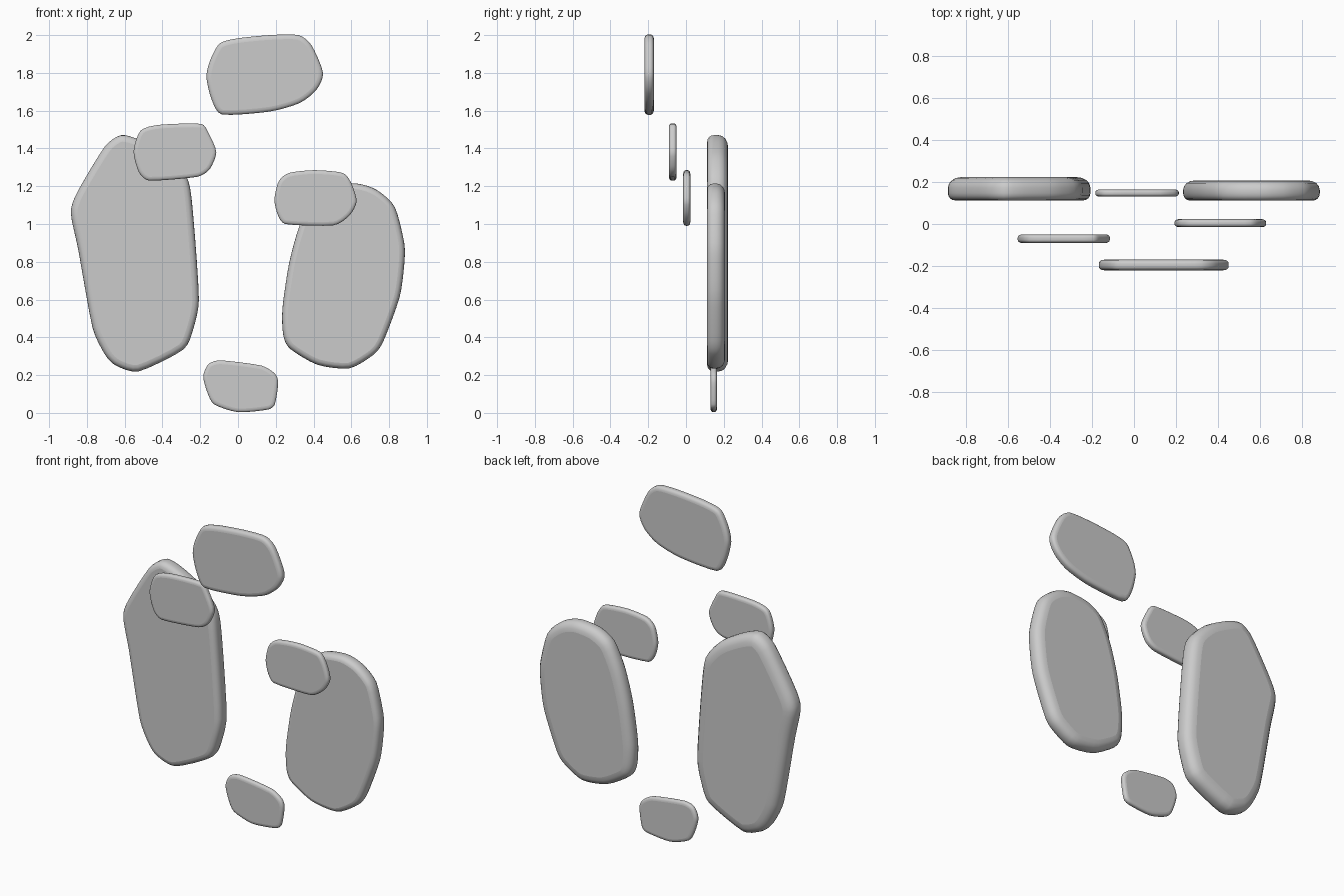
import bpy, math
from mathutils import Vector


def smooth_loop(pts, n=4):
    """Closed rounded outline through the given points."""
    out = []
    k = len(pts)
    for i in range(k):
        a, b, c, d = (Vector(pts[(i + j) % k]) for j in (-1, 0, 1, 2))
        m1, m2 = (c - a) * 0.38, (d - b) * 0.38
        lim = (c - b).length
        m1 = m1.normalized() * min(m1.length, lim)
        m2 = m2.normalized() * min(m2.length, lim)
        for s in range(n):
            t = s / n
            out.append(b * (2*t**3 - 3*t*t + 1) + m1 * (t**3 - 2*t*t + t)
                       + c * (3*t*t - 2*t**3) + m2 * (t**3 - t*t))
    return out


def slab(name, y0, y1, front, back, pts):
    """Flat stone: clockwise x/z outline, thickness in y, rounded rims (inset, depth)."""
    loop = smooth_loop(pts)
    n = len(loop)
    inward = []
    for i in range(n):
        d = (loop[(i + 1) % n] - loop[i - 1]).normalized()
        inward.append(Vector((d.y, -d.x)))
    rings = []
    angles = [math.radians(a) for a in (0, 22.5, 45, 67.5, 90)]
    for a in angles:
        rings.append((front[0] * (1 - math.sin(a)), y0 + front[1] * (1 - math.cos(a))))
    for a in reversed(angles):
        rings.append((back[0] * (1 - math.sin(a)), y1 - back[1] * (1 - math.cos(a))))
    verts = []
    for inset, y in rings:
        for p, v in zip(loop, inward):
            q = p + v * inset
            verts.append((q.x, y, q.y))
    faces = [list(range(n))[::-1], list(range((len(rings) - 1) * n, len(rings) * n))]
    for r in range(len(rings) - 1):
        for i in range(n):
            j = (i + 1) % n
            faces.append((r*n + i, r*n + j, (r+1)*n + j, (r+1)*n + i))
    mesh = bpy.data.meshes.new(name)
    mesh.from_pydata(verts, [], [f[::-1] for f in faces])
    # outward normals
    import bmesh
    bm = bmesh.new()
    bm.from_mesh(mesh)
    bmesh.ops.recalc_face_normals(bm, faces=bm.faces)
    bm.to_mesh(mesh)
    bm.free()
    mesh.polygons.foreach_set("use_smooth", [len(p.vertices) == 4 for p in mesh.polygons])
    ob = bpy.data.objects.new(name, mesh)
    bpy.context.collection.objects.link(ob)
    return ob


# small floating stones
slab("top_stone", -0.22, -0.17, (0.025, 0.018), (0.025, 0.018), [
    (-0.167, 1.775), (-0.15, 1.86), (-0.098, 1.955), (0.0, 1.983), (0.17, 2.0),
    (0.32, 2.0), (0.39, 1.945), (0.45, 1.80), (0.415, 1.71), (0.325, 1.64),
    (0.165, 1.595), (-0.085, 1.58), (-0.14, 1.66)])
slab("left_middle_stone", -0.09, -0.05, (0.02, 0.014), (0.02, 0.014), [
    (-0.553, 1.385), (-0.515, 1.495), (-0.415, 1.525), (-0.195, 1.53), (-0.155, 1.48),
    (-0.115, 1.38), (-0.15, 1.29), (-0.215, 1.25), (-0.47, 1.23), (-0.525, 1.275)])
slab("right_middle_stone", -0.015, 0.023, (0.02, 0.014), (0.02, 0.014), [
    (0.193, 1.13), (0.215, 1.225), (0.27, 1.27), (0.405, 1.285), (0.555, 1.27),
    (0.60, 1.215), (0.628, 1.12), (0.59, 1.045), (0.505, 0.993), (0.25, 1.0),
    (0.21, 1.05)])
slab("bottom_stone", 0.13, 0.164, (0.02, 0.013), (0.02, 0.013), [
    (-0.184, 0.195), (-0.155, 0.26), (-0.09, 0.278), (0.125, 0.25), (0.195, 0.208),
    (0.213, 0.16), (0.195, 0.045), (0.16, 0.018), (0.0, 0.004), (-0.125, 0.045),
    (-0.163, 0.11)])

# large upright slabs
slab("left_large_slab", 0.112, 0.223, (0.035, 0.035), (0.065, 0.05), [
    (-0.885, 1.06), (-0.85, 1.17), (-0.705, 1.41), (-0.62, 1.47), (-0.52, 1.445),
    (-0.37, 1.36), (-0.265, 1.235), (-0.235, 1.02), (-0.207, 0.60), (-0.235, 0.45),
    (-0.29, 0.335), (-0.525, 0.22), (-0.645, 0.25), (-0.705, 0.31), (-0.77, 0.45),
    (-0.845, 0.86)])
slab("right_large_slab", 0.112, 0.207, (0.03, 0.035), (0.055, 0.045), [
    (0.235, 0.55), (0.27, 0.79), (0.325, 0.99), (0.40, 1.14), (0.50, 1.20),
    (0.63, 1.214), (0.735, 1.18), (0.83, 1.09), (0.88, 0.90), (0.88, 0.785),
    (0.855, 0.61), (0.77, 0.38), (0.72, 0.31), (0.59, 0.236), (0.42, 0.255),
    (0.275, 0.34), (0.24, 0.41)])
